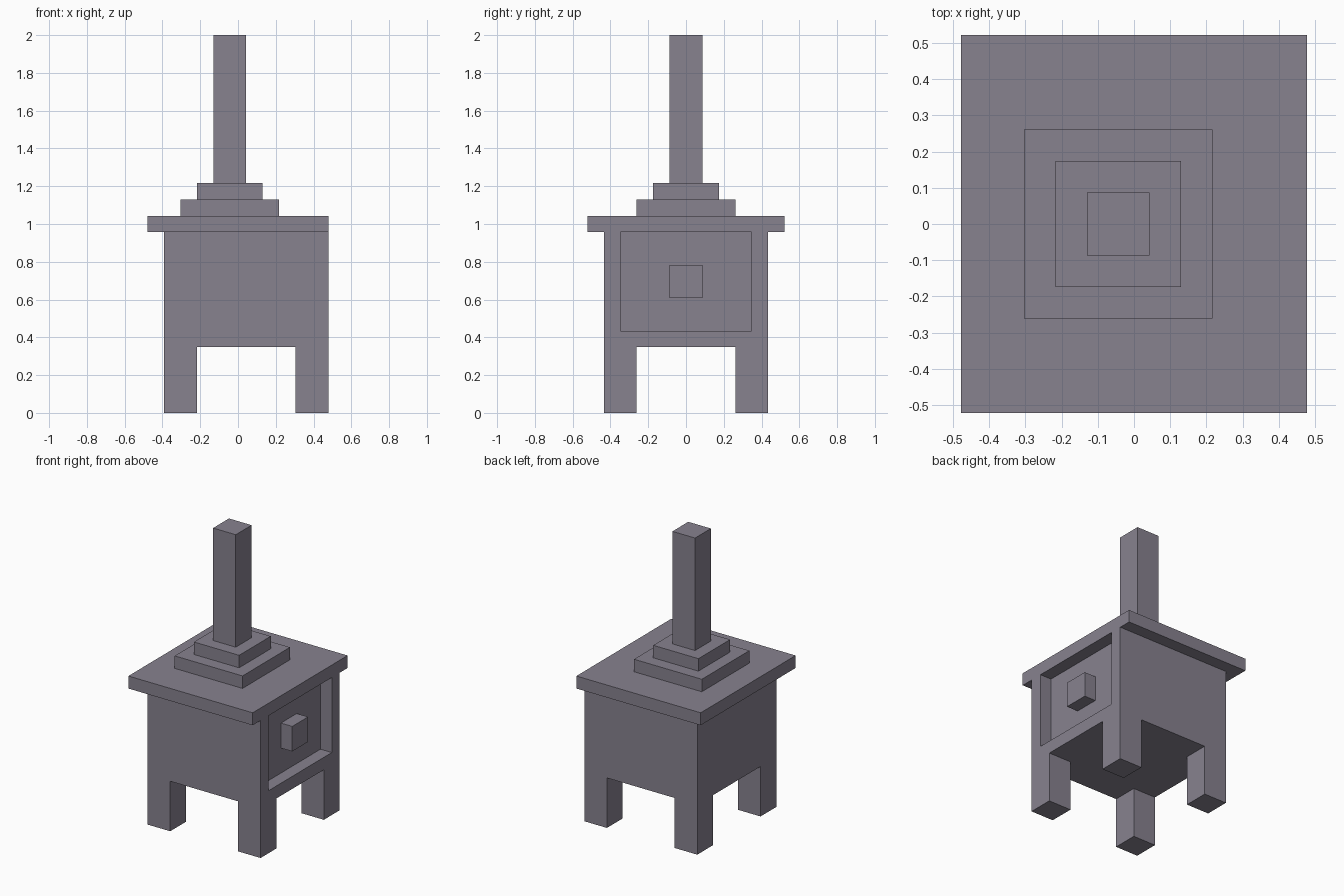
import bpy
import bmesh

if "Cube" in bpy.data.objects:
    bpy.data.objects.remove(bpy.data.objects["Cube"])

U = 2 / 46  # the stove sits on a regular grid, 46 steps tall

iron = bpy.data.materials.new("grey_iron")
iron.diffuse_color = (0.242, 0.223, 0.275, 1)
iron.use_nodes = True
iron.node_tree.nodes["Principled BSDF"].inputs["Base Color"].default_value = iron.diffuse_color


def box(name, x, y, z):
    """Box from (min, max) ranges given in grid steps."""
    bm = bmesh.new()
    bmesh.ops.create_cube(bm, size=1)
    for v in bm.verts:
        v.co = [r[1 if c > 0 else 0] * U for r, c in zip((x, y, z), v.co)]
    mesh = bpy.data.meshes.new(name)
    bm.to_mesh(mesh)
    bm.free()
    mesh.materials.append(iron)
    obj = bpy.data.objects.new(name, mesh)
    bpy.context.collection.objects.link(obj)
    return obj


def cut(target, name, x, y, z):
    """Subtract a box from the target, then discard the cutter."""
    cutter = box(name, x, y, z)
    cutter.hide_render = True
    mod = target.modifiers.new(name, 'BOOLEAN')
    mod.operation = 'DIFFERENCE'
    mod.solver = 'EXACT'
    mod.object = cutter
    bpy.context.view_layer.objects.active = target
    bpy.ops.object.modifier_apply(modifier=name)
    bpy.data.objects.remove(cutter)


# Firebox, with arches that leave four legs and a recessed door
body = box("firebox_with_legs", (-9, 11), (-10, 10), (0, 22))
cut(body, "front_arch", (-5, 7), (-14, 14), (-2, 8))
cut(body, "side_arch", (-14, 14), (-6, 6), (-2, 8))
cut(body, "door_recess", (9, 14), (-8, 8), (10, 24))

# Door handle
box("door_handle", (9, 11), (-2, 2), (14, 18))

# Overhanging top plate
box("top_plate", (-11, 11), (-12, 12), (22, 24))

# Stepped collar and chimney, all centred on the same axis
for name, half, z in (("lower_collar", 6, (24, 26)),
                      ("upper_collar", 4, (26, 28)),
                      ("chimney", 2, (28, 46))):
    box(name, (-1 - half, -1 + half), (-half, half), z)
